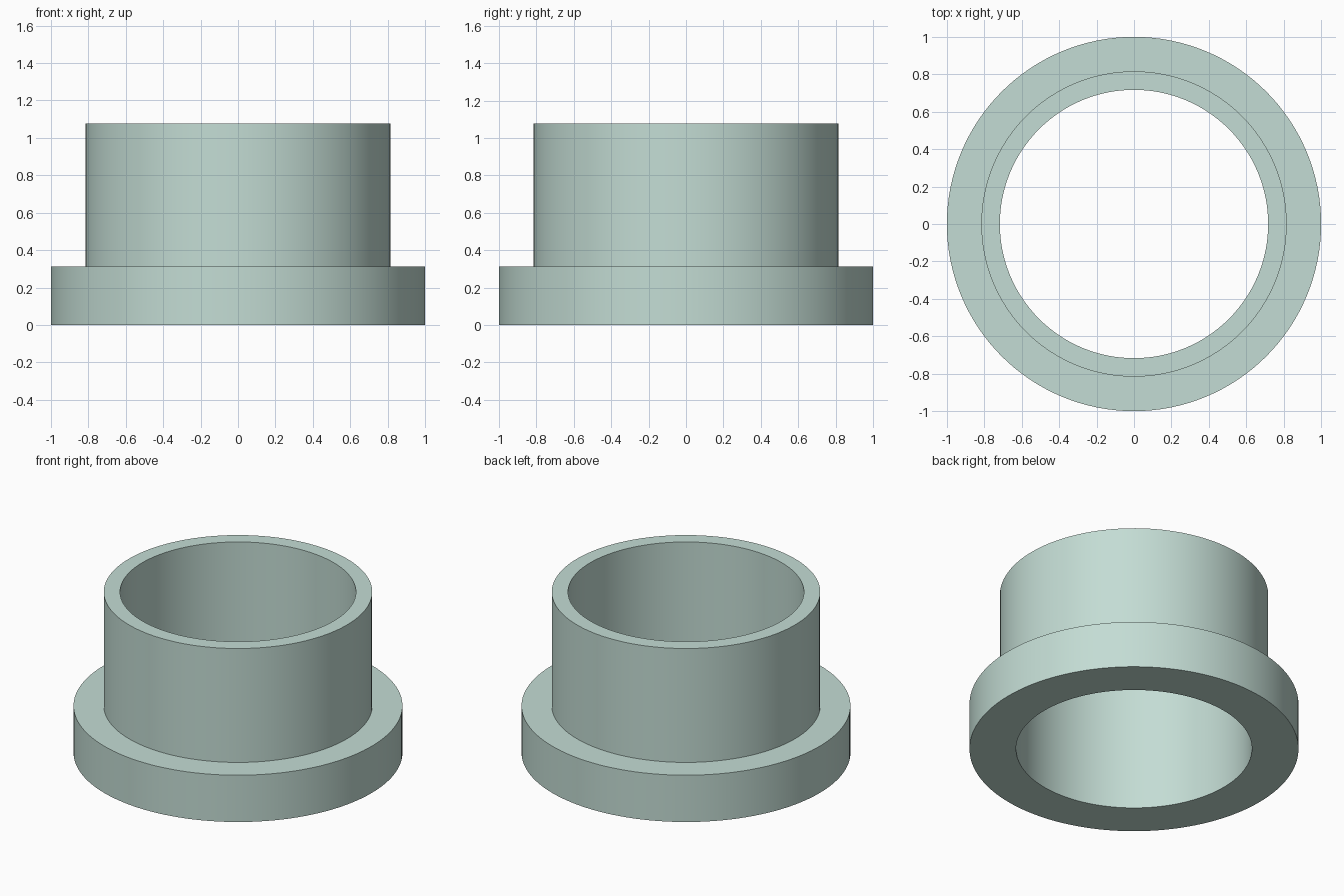
import bpy, bmesh, math

if "Cube" in bpy.data.objects:
    bpy.data.objects.remove(bpy.data.objects["Cube"])

SEGMENTS = 128
BORE, TUBE, FLANGE = 0.717, 0.816, 1.0   # radii
STEP, TOP = 0.314, 1.078                 # heights

# Closed cross-section (radius, height) of the flanged bushing
profile = [(BORE, 0), (FLANGE, 0), (FLANGE, STEP),
           (TUBE, STEP), (TUBE, TOP), (BORE, TOP)]

# Revolve the cross-section around z
bm = bmesh.new()
rings = []
for i in range(SEGMENTS):
    a = 2 * math.pi * i / SEGMENTS
    rings.append([bm.verts.new((r * math.cos(a), r * math.sin(a), z))
                  for r, z in profile])
n = len(profile)
for i, ring in enumerate(rings):
    following = rings[(i + 1) % SEGMENTS]
    for j in range(n):
        k = (j + 1) % n
        bm.faces.new((ring[j], following[j], following[k], ring[k]))
bmesh.ops.recalc_face_normals(bm, faces=bm.faces)

mesh = bpy.data.meshes.new("flanged_bushing")
bm.to_mesh(mesh)
bm.free()
bushing = bpy.data.objects.new("flanged_bushing", mesh)
bpy.context.collection.objects.link(bushing)

# Pale green finish
mat = bpy.data.materials.new("pale_green")
mat.diffuse_color = (0.55, 0.72, 0.66, 1)
mat.use_nodes = True
mat.node_tree.nodes["Principled BSDF"].inputs["Base Color"].default_value = mat.diffuse_color
mesh.materials.append(mat)

# Smooth walls, crisp rims
bpy.context.view_layer.objects.active = bushing
bushing.select_set(True)
bpy.ops.object.shade_smooth_by_angle(angle=math.radians(30))
